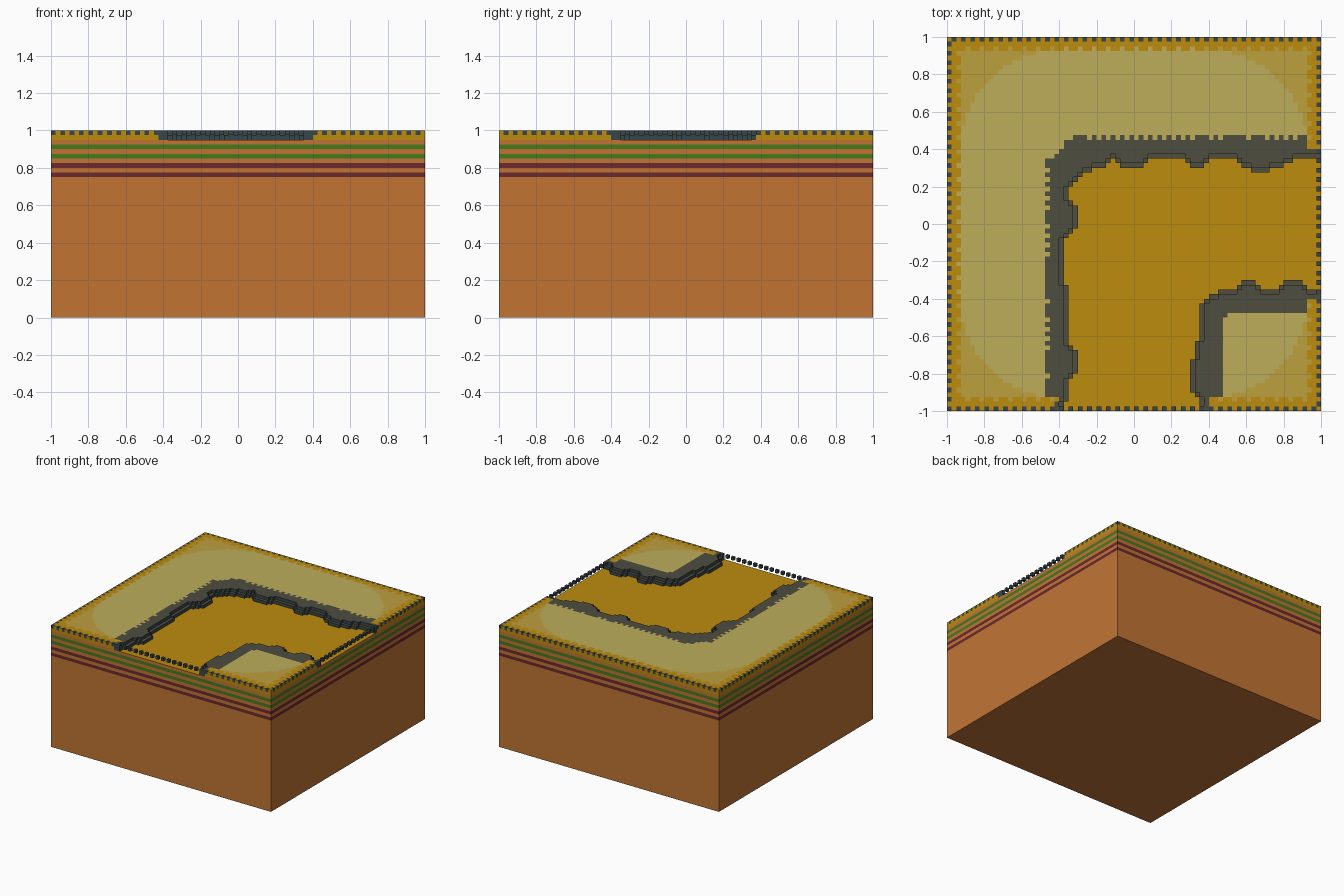
import bpy, bmesh, random

random.seed(4)
N, HALF = 80, 40
V = 2 / N               # voxel size
BASE = 1 - 2 * V        # height of the channel floor

if "Cube" in bpy.data.objects:
    bpy.data.objects.remove(bpy.data.objects["Cube"], do_unlink=True)

MATS, INDEX = [], {}


def material(name, rgb):
    lin = [((c / 255 + 0.055) / 1.055) ** 2.4 for c in rgb] + [1]
    mat = bpy.data.materials.new(name)
    mat.use_nodes = True
    mat.diffuse_color = lin
    bsdf = mat.node_tree.nodes["Principled BSDF"]
    bsdf.inputs["Base Color"].default_value = lin
    bsdf.inputs["Roughness"].default_value = 0.9
    INDEX[name] = len(MATS)
    MATS.append(mat)


material("clay", (193, 116, 52))
material("mustard", (190, 140, 14))
material("tan", (190, 160, 62))
material("khaki", (188, 174, 90))
material("rock", (78, 77, 64))
material("slate", (58, 70, 74))
material("green", (70, 122, 28))
material("maroon", (108, 40, 45))


def finish(name, bm):
    bmesh.ops.remove_doubles(bm, verts=bm.verts, dist=V / 50)
    mesh = bpy.data.meshes.new(name)
    bm.to_mesh(mesh)
    bm.free()
    for mat in MATS:
        mesh.materials.append(mat)
    bpy.context.collection.objects.link(bpy.data.objects.new(name, mesh))


def quad(bm, points, mat):
    face = bm.faces.new([bm.verts.new(p) for p in points])
    face.material_index = INDEX[mat]


# Clay block with thin coloured strata, open under the ground surface
bm = bmesh.new()
corners = [(-1, -1), (1, -1), (1, 1), (-1, 1)]
strata = ["clay", "maroon", "clay", "maroon", "clay", "green", "clay", "green", "clay"]
levels = [0] + [BASE - V * k for k in range(len(strata) - 1, -1, -1)]
for mat, low, high in zip(strata, levels, levels[1:]):
    for a, b in zip(corners, corners[1:] + corners[:1]):
        quad(bm, [(*a, low), (*b, low), (*b, high), (*a, high)], mat)
quad(bm, [(*c, 0) for c in reversed(corners)], "clay")
finish("earth_block", bm)

# Channel outline in voxels: outer shore, then inner shore
OUTLINE = [
    (-15, -40), (-14, -36), (-14, -33), (-12, -32), (-12, -27), (-14, -25),
    (-14, -13), (-15, -12), (-15, -3), (-12, -1), (-12, 4), (-14, 5),
    (-14, 7), (-12, 9), (-11, 11), (-6, 12), (-4, 14), (-3, 12), (2, 12),
    (3, 14), (11, 14), (12, 12), (15, 12), (17, 14), (21, 14), (24, 12),
    (26, 11), (29, 11), (30, 12), (34, 13), (35, 14), (40, 14),
    (40, -14), (37, -14), (36, -12), (32, -12), (31, -14), (28, -14),
    (26, -12), (24, -12), (22, -14), (19, -14), (17, -15), (14, -17),
    (14, -22), (13, -29), (12, -30), (12, -36), (14, -37), (14, -40)]


def in_channel(x, y):
    inside = False
    for (ax, ay), (bx, by) in zip(OUTLINE, OUTLINE[1:] + OUTLINE[:1]):
        if (ay > y) != (by > y) and x < ax + (y - ay) * (bx - ax) / (by - ay):
            inside = not inside
    return inside


CELLS = [(i, j) for i in range(N) for j in range(N)]
STEPS = [(1, 0), (0, 1), (-1, 0), (0, -1)]


def grow(cells):
    return cells | {(i + a, j + b) for i, j in cells for a, b in STEPS}


floor = {c for c in CELLS if in_channel(c[0] - HALF + 0.5, c[1] - HALF + 0.5)}
ledge = grow(floor) - floor
shore = grow(grow(floor)) - floor


def height(c):
    return 0 if c in floor else 1 if c in ledge else 2


def edge_distance(c):
    return min(c[0], c[1], N - 1 - c[0], N - 1 - c[1])


def in_bank(c, margin):
    x, y = c[0] - HALF + 0.5, c[1] - HALF + 0.5
    outer = x > -18 - margin and y < 18 + margin and y - x < 32 + margin
    inner = x > 19 - margin and y < -19 + margin and x - y > 39 - margin
    return outer and not inner


def top_colour(c):
    d = edge_distance(c)
    if c in floor:
        return "mustard"
    if d == 0 and sum(c) % 2 == 0 and c not in ledge:
        return "slate"
    if c in shore:
        return "rock"
    if d > 2 and (in_bank(c, 0) or in_bank(c, 1) and (sum(c) % 2 or random.random() < 0.3)):
        return "rock"
    if d < 2 or d == 2 and sum(c) % 3:
        return "mustard"
    x, y = (abs(k - HALF + 0.5) / (HALF - 2) for k in c)
    return "khaki" if x ** 3.4 + y ** 3.4 < 1 else "tan"


def part_of(c, colour):
    if c in floor:
        return "channel_floor"
    return "rock_bank" if colour == "rock" else "meadow"


def at(i, j, layer):
    return (i * V - 1, j * V - 1, BASE + layer * V)


# Stepped ground surface: flat voxel tops and the walls between heights
parts = {name: bmesh.new() for name in ("channel_floor", "rock_bank", "meadow")}
for c in CELLS:
    i, j = c
    h, colour = height(c), top_colour(c)
    bm = parts[part_of(c, colour)]
    ring = [(i, j), (i + 1, j), (i + 1, j + 1), (i, j + 1)]
    quad(bm, [at(*p, h) for p in ring], colour)
    sides = zip(ring, ring[1:] + ring[:1], [(0, -1), (1, 0), (0, 1), (-1, 0)])
    for a, b, (dx, dy) in sides:
        n = (i + dx, j + dy)
        outside = not (0 <= n[0] < N and 0 <= n[1] < N)
        for layer in range(0 if outside else height(n), h):
            if not outside or colour == "rock":
                wall = "slate"
            else:
                wall = colour if layer == 1 else "mustard"
            quad(bm, [at(*a, layer), at(*b, layer), at(*b, layer + 1), at(*a, layer + 1)], wall)
for name, bm in parts.items():
    finish(name, bm)

# Row of small cubes bridging the open ends of the channel
bm = bmesh.new()
for c in sorted(floor | ledge):
    if c in floor | ledge and c in CELLS and edge_distance(c) == 0 and sum(c) % 2 == 0:
        cube = bmesh.ops.create_cube(bm, size=V)
        x, y, z = at(c[0] + 0.5, c[1] + 0.5, 1.5)
        bmesh.ops.translate(bm, verts=cube["verts"], vec=(x, y, z))
for face in bm.faces:
    face.material_index = INDEX["slate"]
finish("edge_cubes", bm)
